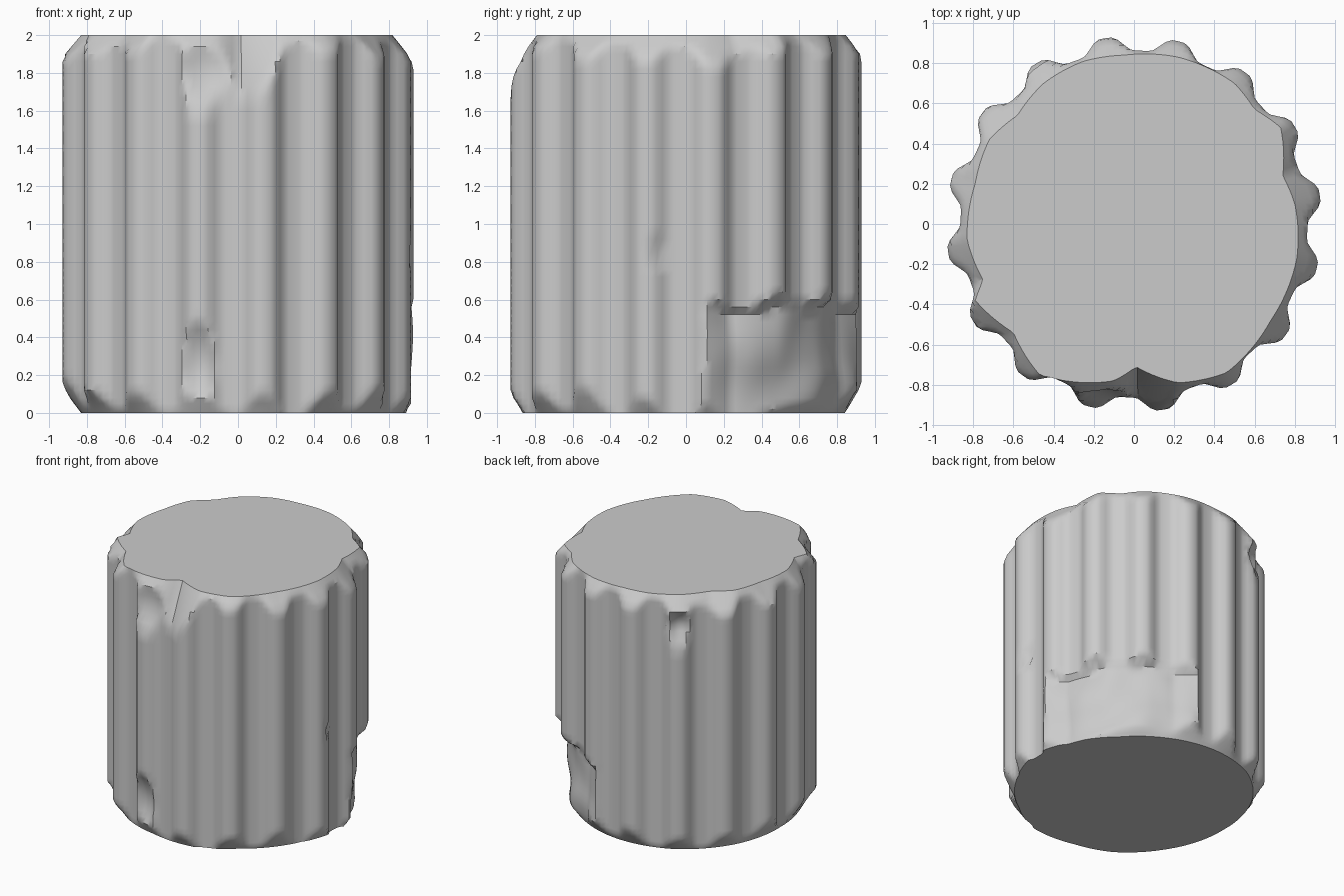
import bpy, bmesh, math
from mathutils import noise, Vector

if "Cube" in bpy.data.objects:
    bpy.data.objects.remove(bpy.data.objects["Cube"])

FLUTES, PER, H = 16, 12, 2.0
PHASE = 8.8                      # angle of the first ridge, degrees
N = FLUTES * PER

# Worn outline of the top face (x, y)
TOP = [(.81, -.17), (.80, .10), (.74, .24), (.73, .48), (.60, .57), (.50, .70),
       (.22, .83), (-.05, .84), (-.25, .81), (-.45, .70), (-.58, .54), (-.72, .42),
       (-.79, .20), (-.83, -.08), (-.75, -.28), (-.79, -.38), (-.60, -.54),
       (-.47, -.75), (-.10, -.78), (.01, -.71), (.22, -.79), (.46, -.74), (.68, -.48)]
# Worn outline of the bottom face (angle, radius)
BOTTOM = [(0, .90), (15, .86), (42, .81), (65, .82), (90, .84), (120, .86), (150, .85),
          (180, .83), (215, .84), (240, .86), (260, .85), (285, .88), (305, .85), (330, .86)]
TOP_POLAR = sorted((math.degrees(math.atan2(y, x)) % 360, math.hypot(x, y)) for x, y in TOP)


def around(table, a):
    """Linear interpolation of a radius table around the circle."""
    a %= 360
    pts = [(table[-1][0] - 360, table[-1][1])] + table + [(table[0][0] + 360, table[0][1])]
    for (a0, r0), (a1, r1) in zip(pts, pts[1:]):
        if a0 <= a <= a1:
            return r0 + (r1 - r0) * (a - a0) / (a1 - a0)
    return table[0][1]


def gap(a, b):
    return abs((a - b + 180) % 360 - 180)


def fluted(a):
    """Ridges with narrow flat tops and shallow hollows between them."""
    step = 360 / FLUTES
    d = gap((a - PHASE) % step * FLUTES, 0) / FLUTES
    t = min(1, max(0, (d - 1.6) / 7.2))
    return .935 - .072 * t * t * (3 - 2 * t)


def patch(a, z, ca, cz, wa, wz, depth_r):
    """Radius limit of a shallow chip centred on (angle, height)."""
    q = (gap(a, ca) / wa) ** 2 + ((z - cz) / wz) ** 2
    return depth_r + .10 * q


def radius(a, z):
    c = Vector((math.cos(math.radians(a)), math.sin(math.radians(a)), z))
    n = noise.noise(c * 3.5)
    r = fluted(a)
    # Rounded-off top and bottom edges
    front = max(0, 1 - gap(a, 270) / 20)
    r = min(r, around(TOP_POLAR, a) + (H - z) * (.85 - .4 * front))
    r = min(r, around(BOTTOM, a) + z * (.65 + .3 * n))
    # Large break low on the back right
    side = max(0, gap(a, 43) - 27) * .008
    rise = max(0, z - .57 - .08 * n) * 1.6
    r = min(r, .845 + .035 * n + side + rise)
    # Small chips
    r = min(r, patch(a, z, 257, .25, 9, .26, .85))
    r = min(r, patch(a, z, 262, 1.85, 14, .25, .83))
    r = min(r, patch(a, z, 122, 1.78, 8, .16, .86))
    r = min(r, patch(a, z, 352, .85, 5, .07, .86))
    return r


# Fluted drum: denser rings near both ends and through the broken area
levels = [0, .02, .05, .08, .12, .16] + [.2 + .04 * i for i in range(15)]
levels += [.85, .92, 1.0, 1.15, 1.3, 1.42, 1.52, 1.6, 1.67, 1.73, 1.78, 1.82, 1.86, 1.9, 1.94, 1.97, 2.0]
bm = bmesh.new()
rings = []
for z in levels:
    ring = []
    for i in range(N):
        a = PHASE + i * 360 / N
        r = radius(a, z)
        ring.append(bm.verts.new((r * math.cos(math.radians(a)), r * math.sin(math.radians(a)), z)))
    rings.append(ring)
for lo, hi in zip(rings, rings[1:]):
    for i in range(N):
        j = (i + 1) % N
        bm.faces.new((lo[i], lo[j], hi[j], hi[i]))
bm.faces.new(rings[-1])
bm.faces.new(rings[0][::-1])
mesh = bpy.data.meshes.new("fluted_column_drum")
bm.to_mesh(mesh)
bm.free()
drum = bpy.data.objects.new("fluted_column_drum", mesh)
bpy.context.collection.objects.link(drum)
bpy.context.view_layer.objects.active = drum
drum.select_set(True)
bpy.ops.object.shade_smooth_by_angle(angle=math.radians(35))
